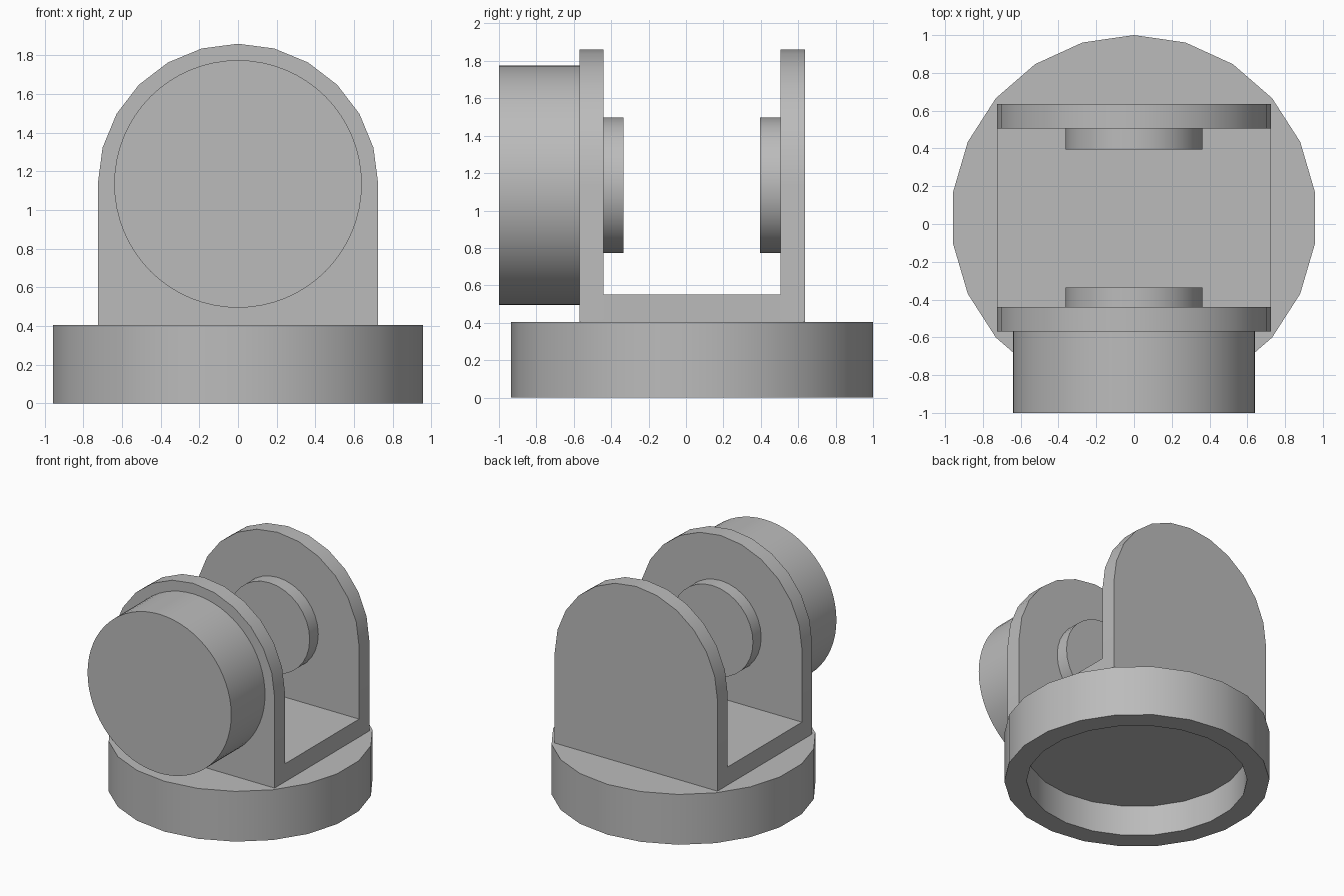
import bpy, bmesh, math
from mathutils import Vector

cube = bpy.data.objects.get("Cube")
if cube:
    bpy.data.objects.remove(cube, do_unlink=True)

grey = bpy.data.materials.new("plain grey")
grey.use_nodes = True
grey.diffuse_color = (0.5, 0.5, 0.5, 1)
grey.node_tree.nodes["Principled BSDF"].inputs["Base Color"].default_value = (0.5, 0.5, 0.5, 1)

MID_Y = 0.0325      # centre of base and bracket
AXIS_Z = 1.135      # height of the pivot axis


def finish(name, bm, smooth=True):
    bmesh.ops.recalc_face_normals(bm, faces=bm.faces)
    mesh = bpy.data.meshes.new(name)
    bm.to_mesh(mesh)
    bm.free()
    mesh.materials.append(grey)
    obj = bpy.data.objects.new(name, mesh)
    bpy.context.collection.objects.link(obj)
    if smooth:
        bpy.ops.object.select_all(action='DESELECT')
        obj.select_set(True)
        bpy.context.view_layer.objects.active = obj
        bpy.ops.object.shade_smooth_by_angle(angle=math.radians(35))
    return obj


def prism(name, outline, direction, smooth=True):
    """Extrude a closed outline along a direction."""
    bm = bmesh.new()
    face = bm.faces.new([bm.verts.new(p) for p in outline])
    ext = bmesh.ops.extrude_face_region(bm, geom=[face], use_keep_orig=True)
    moved = [v for v in ext["geom"] if isinstance(v, bmesh.types.BMVert)]
    bmesh.ops.translate(bm, verts=moved, vec=Vector(direction))
    return finish(name, bm, smooth)


def disc(name, radius, y0, y1, sides):
    """Round part lying along the pivot axis."""
    ring = [(radius * math.sin(a), y0, AXIS_Z + radius * math.cos(a))
            for a in (math.tau * i / sides for i in range(sides))]
    return prism(name, ring, (0, y1 - y0, 0))


# Round base, hollowed from below: rings joined from underside recess to top
SIDES = 22
bm = bmesh.new()
rings = []
for radius, z in ((0.805, 0.245), (0.805, 0), (0.9675, 0), (0.9675, 0.405)):
    rings.append([bm.verts.new((radius * math.sin(math.tau * i / SIDES),
                                MID_Y + radius * math.cos(math.tau * i / SIDES), z))
                  for i in range(SIDES)])
for low, high in zip(rings, rings[1:]):
    for i in range(SIDES):
        j = (i + 1) % SIDES
        bm.faces.new((low[i], low[j], high[j], high[i]))
bm.faces.new(rings[0])
bm.faces.new(rings[-1])
finish("base", bm)

# Bracket floor between the two arched plates
W = 0.725
prism("bracket_floor", [(-W, -0.44, 0.405), (W, -0.44, 0.405),
                        (W, -0.44, 0.55), (-W, -0.44, 0.55)], (0, 0.945, 0), False)

# Arched plates
for name, y in (("front_plate", -0.57), ("back_plate", 0.505)):
    arch = [(W * math.cos(math.pi * i / 12), y, AXIS_Z + W * math.sin(math.pi * i / 12))
            for i in range(13)]
    prism(name, [(W, y, 0.405)] + arch + [(-W, y, 0.405)], (0, 0.13, 0))

# Pivot pads on the inner sides and the large drum at the front
disc("front_pad", 0.362, -0.44, -0.335, 32)
disc("back_pad", 0.362, 0.395, 0.505, 32)
disc("front_drum", 0.64, -1.0, -0.57, 64)
